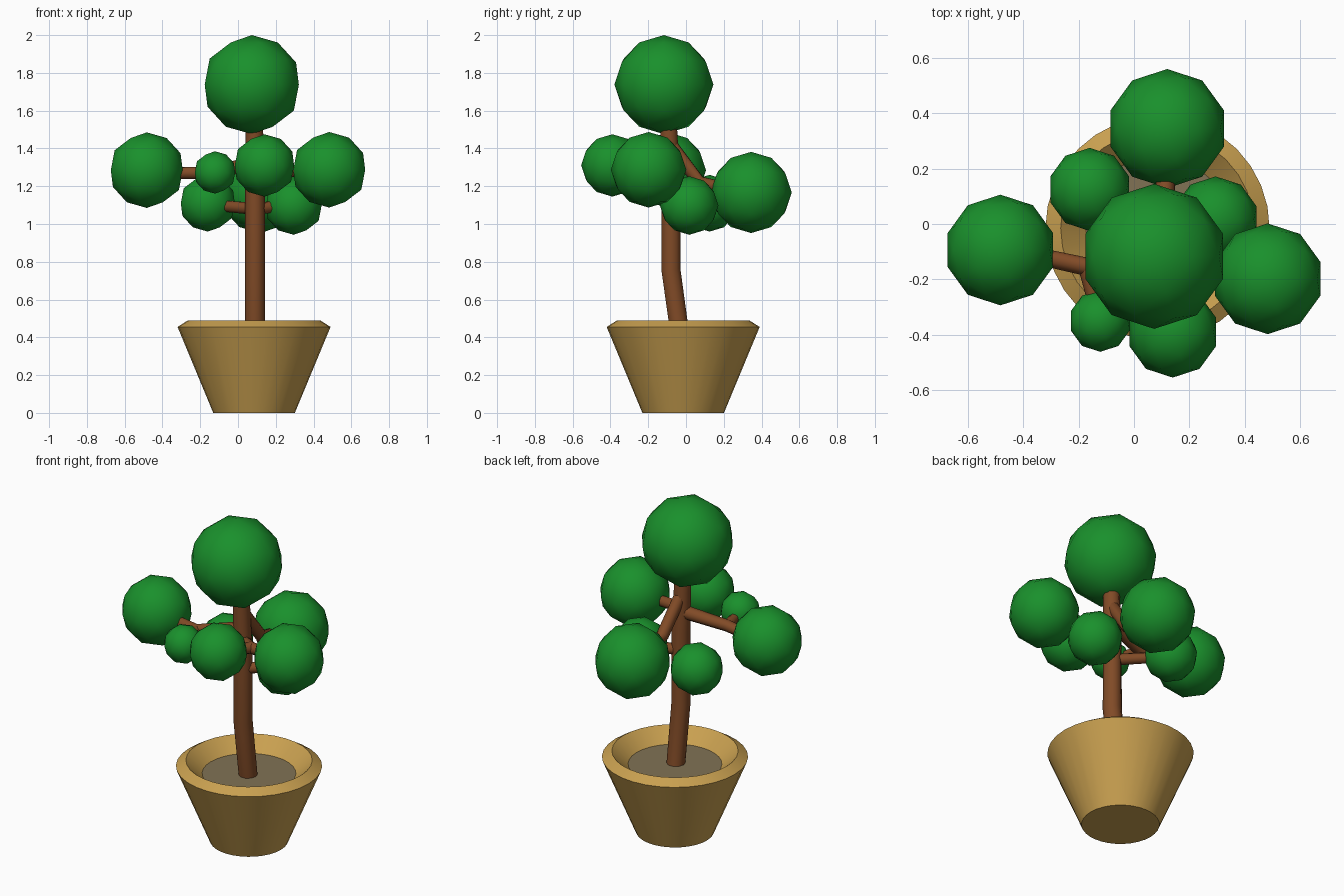
import bpy, math

if "Cube" in bpy.data.objects:
    bpy.data.objects.remove(bpy.data.objects["Cube"])


def material(name, rgb):
    m = bpy.data.materials.new(name)
    m.diffuse_color = (*rgb, 1)
    m.use_nodes = True
    m.node_tree.nodes["Principled BSDF"].inputs["Base Color"].default_value = m.diffuse_color
    return m


CLAY = material("clay", (0.58, 0.35, 0.08))
SOIL = material("soil", (0.22, 0.17, 0.09))
BARK = material("bark", (0.22, 0.07, 0.02))
LEAF = material("leaf", (0.01, 0.28, 0.025))
POT_X, POT_Y = 0.085, -0.015


def lathe(name, profile, mat, n=32):
    """Revolve (radius, z) points around the pot axis, closing both ends where r = 0."""
    verts, rings, faces = [], [], []
    for r, z in profile:
        count = 1 if r == 0 else n
        rings.append([len(verts) + i for i in range(count)])
        for i in range(count):
            a = 2 * math.pi * i / n
            verts.append((POT_X + r * math.cos(a), POT_Y + r * math.sin(a), z))
    for a, b in zip(rings, rings[1:]):
        for i in range(n):
            j = (i + 1) % n
            quad = [a[i % len(a)], a[j % len(a)], b[j % len(b)], b[i % len(b)]]
            faces.append(list(dict.fromkeys(quad)))
    me = bpy.data.meshes.new(name)
    me.from_pydata(verts, [], faces)
    me.materials.append(mat)
    ob = bpy.data.objects.new(name, me)
    bpy.context.collection.objects.link(ob)
    bpy.context.view_layer.objects.active = ob
    ob.select_set(True)
    bpy.ops.object.shade_smooth_by_angle(angle=math.radians(30))
    ob.select_set(False)


def limb(name, points):
    """Tapered round limb through (x, y, z, radius) points."""
    cu = bpy.data.curves.new(name, 'CURVE')
    cu.dimensions = '3D'
    cu.bevel_depth = 1.0
    cu.bevel_resolution = 3
    cu.use_fill_caps = True
    sp = cu.splines.new('POLY')
    sp.points.add(len(points) - 1)
    for p, (x, y, z, r) in zip(sp.points, points):
        p.co = (x, y, z, 1)
        p.radius = r
    sp.use_smooth = True
    cu.materials.append(BARK)
    bpy.context.collection.objects.link(bpy.data.objects.new(name, cu))


def foliage(name, x, y, z, r):
    bpy.ops.mesh.primitive_ico_sphere_add(subdivisions=2, radius=r, location=(x, y, z))
    ob = bpy.context.object
    ob.name = name
    ob.data.materials.append(LEAF)
    bpy.ops.object.shade_smooth()
    ob.select_set(False)


# Tapered pot with a bevelled rim, and the soil inside
lathe("pot", [(0, 0), (0.216, 0), (0.405, 0.455), (0.35, 0.49), (0.26, 0.41)], CLAY)
lathe("soil", [(0.26, 0.41), (0, 0.41)], SOIL)

# Slightly bent trunk
limb("trunk", [(0.09, -0.03, 0.40, 0.052), (0.09, -0.08, 0.76, 0.053),
               (0.09, -0.08, 1.2, 0.052), (0.085, -0.095, 1.6, 0.045)])

# Branches, some with a side fork
limb("left_branch", [(0.09, -0.08, 1.32, 0.04), (-0.17, -0.155, 1.27, 0.034), (-0.42, -0.1, 1.27, 0.03)])
limb("left_fork", [(-0.17, -0.155, 1.27, 0.032), (-0.13, -0.33, 1.27, 0.024)])
limb("right_branch", [(0.09, -0.08, 1.24, 0.04), (0.22, -0.19, 1.28, 0.034), (0.42, -0.2, 1.28, 0.03)])
limb("right_fork", [(0.22, -0.19, 1.28, 0.034), (0.15, -0.35, 1.3, 0.028)])
limb("back_branch", [(0.09, -0.08, 1.42, 0.035), (0.11, 0.07, 1.22, 0.036), (0.12, 0.3, 1.17, 0.032)])
limb("low_left_branch", [(0.09, -0.08, 1.08, 0.033), (-0.13, 0.1, 1.1, 0.03)])
limb("low_right_branch", [(0.09, -0.08, 1.08, 0.033), (0.27, 0.01, 1.1, 0.03)])

# Foliage balls
BALLS = {
    "top": (0.073, -0.117, 1.738, 0.262),
    "left": (-0.483, -0.094, 1.285, 0.2),
    "right": (0.483, -0.198, 1.287, 0.2),
    "left_fork": (-0.122, -0.35, 1.273, 0.112),
    "right_fork": (0.14, -0.39, 1.31, 0.165),
    "back": (0.12, 0.345, 1.167, 0.215),
    "low_left": (-0.16, 0.125, 1.11, 0.15),
    "low_right": (0.295, 0.017, 1.098, 0.155),
}
for part, spec in BALLS.items():
    foliage("foliage_" + part, *spec)
